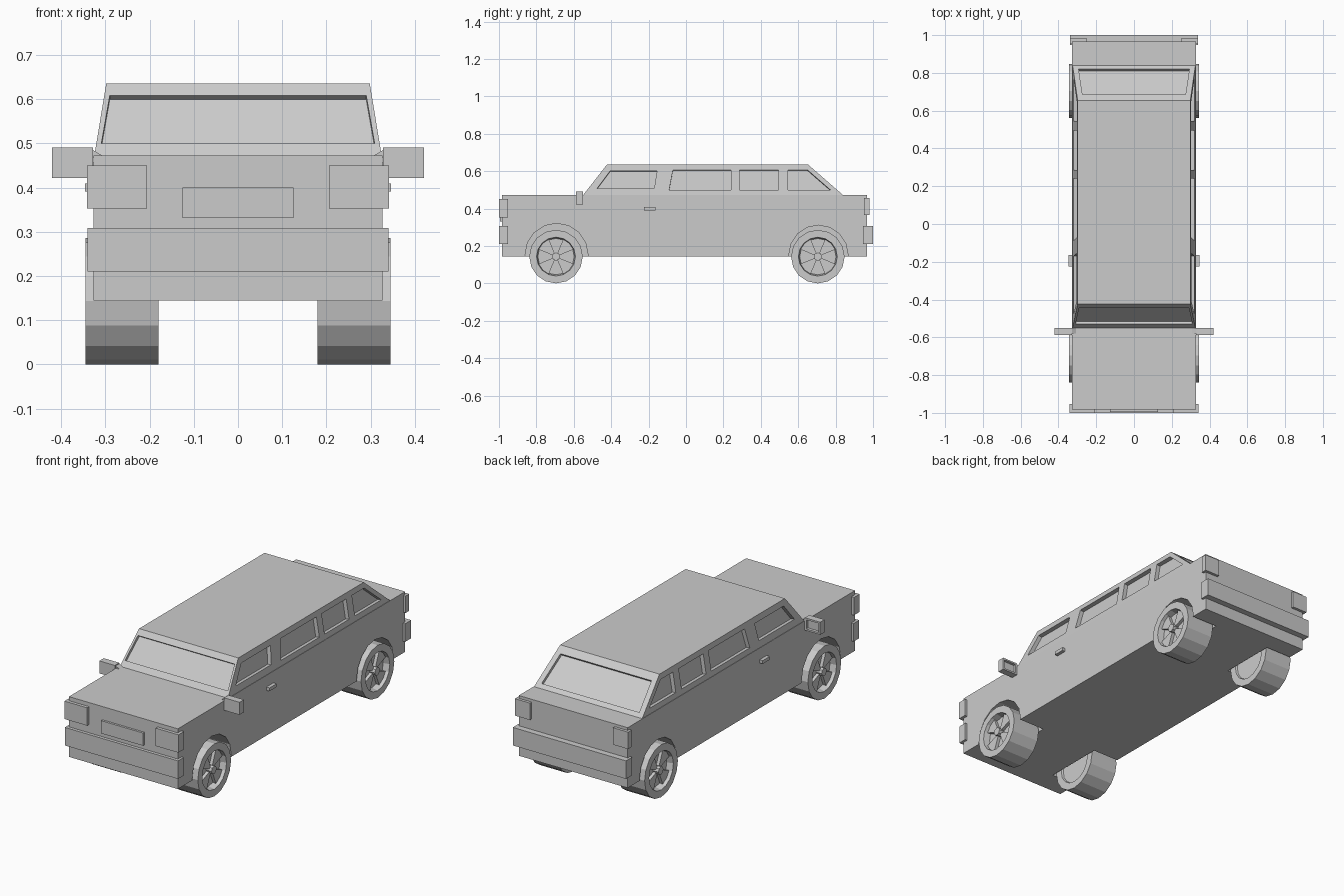
import bpy, bmesh, math
from mathutils import Vector

if "Cube" in bpy.data.objects:
    bpy.data.objects.remove(bpy.data.objects["Cube"])

grey = bpy.data.materials.new("plain grey")
grey.diffuse_color = (0.6, 0.6, 0.6, 1)
grey.use_nodes = True
grey.node_tree.nodes["Principled BSDF"].inputs["Base Color"].default_value = grey.diffuse_color


def finish(bm, name):
    bmesh.ops.recalc_face_normals(bm, faces=bm.faces)
    me = bpy.data.meshes.new(name)
    bm.to_mesh(me)
    bm.free()
    me.materials.append(grey)
    ob = bpy.data.objects.new(name, me)
    bpy.context.collection.objects.link(ob)
    return ob


def prism(bm, a, b):
    """Closed solid between two matching loops of points."""
    va, vb = [bm.verts.new(p) for p in a], [bm.verts.new(p) for p in b]
    n = len(va)
    bm.faces.new(va)
    bm.faces.new(vb[::-1])
    for i in range(n):
        j = (i + 1) % n
        bm.faces.new((va[i], vb[i], vb[j], va[j]))


def add_box(bm, x, y, z):
    loop = lambda h: [(x[0], y[0], h), (x[1], y[0], h), (x[1], y[1], h), (x[0], y[1], h)]
    prism(bm, loop(z[0]), loop(z[1]))


def box(name, x, y, z):
    bm = bmesh.new()
    add_box(bm, x, y, z)
    return finish(bm, name)


def circle(x, cy, cz, r, n):
    return [(x, cy + r * math.cos(2 * math.pi * k / n), cz + r * math.sin(2 * math.pi * k / n))
            for k in range(n)]


def cut(ob, cutter):
    cutter.hide_render = True
    mod = ob.modifiers.new("cut", 'BOOLEAN')
    mod.object = cutter
    mod.solver = 'EXACT'
    bpy.context.view_layer.objects.active = ob
    bpy.ops.object.modifier_apply(modifier=mod.name)
    bpy.data.objects.remove(cutter)


# lower body with wheel wells
BELT = 0.472
body = box("lower_body", (-0.327, 0.327), (-0.983, 0.967), (0.145, BELT))
bm = bmesh.new()
for s in (1, -1):
    for y, r in ((-0.692, 0.168), (0.708, 0.158)):
        prism(bm, circle(s * 0.172, y, 0.153, r, 16), circle(s * 0.4, y, 0.153, r, 16))
cut(body, finish(bm, "well_cutter"))

# cabin: tapered block
ROOF = 0.635
bm = bmesh.new()
prism(bm, [(-0.325, -0.55, BELT), (0.325, -0.55, BELT), (0.325, 0.84, BELT), (-0.325, 0.84, BELT)],
      [(-0.298, -0.423, ROOF), (0.298, -0.423, ROOF), (0.298, 0.653, ROOF), (-0.298, 0.653, ROOF)])
cabin = finish(bm, "cabin")


def side_x(z): return 0.325 - (z - BELT) * 0.027 / 0.163
def front_y(z): return -0.55 + (z - BELT) * 0.127 / 0.163
def rear_y(z): return 0.84 - (z - BELT) * 0.187 / 0.163


def recess(bm, pts, depth):
    """Window cutter, sunk along the normal of the cabin face."""
    p = [Vector(v) for v in pts]
    n = (p[1] - p[0]).cross(p[2] - p[0]).normalized()
    if n.dot(p[0] - Vector((0, 0.14, 0.5))) < 0:
        n = -n
    prism(bm, [v + n * 0.03 for v in p], [v - n * depth for v in p])


# recessed windows, as (y, z) corners on the sides
LO, HI = 0.5, 0.606
side_windows = [
    [(-0.475, 0.508), (-0.17, 0.508), (-0.155, 0.602), (-0.405, 0.602)],
    [(-0.09, LO), (0.24, LO), (0.24, HI), (-0.07, HI)],
    [(0.285, LO), (0.495, LO), (0.495, HI), (0.285, HI)],
    [(0.545, LO), (0.772, LO), (0.65, HI), (0.545, HI)],
]
bm = bmesh.new()
for s in (1, -1):
    for w in side_windows:
        recess(bm, [(s * side_x(z), y, z) for y, z in w], 0.022)
recess(bm, [(x, front_y(z), z) for x, z in
            ((-0.309, LO), (0.309, LO), (0.29, 0.608), (-0.29, 0.608))], 0.015)
recess(bm, [(x, rear_y(z), z) for x, z in
            ((-0.293, 0.49), (0.293, 0.49), (0.273, HI), (-0.273, HI))], 0.015)
cut(cabin, finish(bm, "window_cutter"))

# bumpers and front plate
box("front_bumper", (-0.34, 0.34), (-1.0, -0.952), (0.21, 0.308))
box("rear_bumper", (-0.34, 0.34), (0.947, 1.0), (0.21, 0.308))
box("front_plate", (-0.126, 0.126), (-0.995, -0.97), (0.331, 0.4))


def wheel(s, cy):
    cz, n = 0.143, 16
    bm = bmesh.new()
    # tyre and rim, turned from a profile of (x, radius)
    profile = [(0.19, 0.1), (0.18, 0.104), (0.18, 0.143), (0.345, 0.143), (0.345, 0.104), (0.31, 0.097)]
    rings = [[bm.verts.new(p) for p in circle(s * x, cy, cz, r, n)] for x, r in profile]
    for a, b in zip(rings, rings[1:]):
        for i in range(n):
            j = (i + 1) % n
            bm.faces.new((a[i], a[j], b[j], b[i]))
    bm.faces.new(rings[0])
    bm.faces.new(rings[-1][::-1])
    # spokes
    for k in range(4):
        a0 = math.pi / 2 * k + math.pi / 8
        corners = [(0.018, a0), (0.101, a0), (0.101, a0 + math.pi / 8),
                   (0.101, a0 + math.pi / 4), (0.018, a0 + math.pi / 4)]
        loop = lambda x: [(s * x, cy + r * math.cos(a), cz + r * math.sin(a)) for r, a in corners]
        prism(bm, loop(0.305), loop(0.327))
    # hub
    prism(bm, circle(s * 0.305, cy, cz, 0.022, 8), circle(s * 0.343, cy, cz, 0.022, 8))
    return bm


# parts found on both sides
for s, side in ((1, "right"), (-1, "left")):
    finish(wheel(s, -0.695), side + "_front_wheel")
    finish(wheel(s, 0.705), side + "_rear_wheel")
    box(side + "_headlight", (s * 0.206, s * 0.342), (-1.0, -0.952), (0.353, 0.45))
    box(side + "_tail_light", (s * 0.25, s * 0.34), (0.952, 0.982), (0.365, 0.457))
    box(side + "_door_handle", (s * 0.32, s * 0.346), (-0.224, -0.164), (0.391, 0.409))
    # mirror with sunken glass, on a slanted arm
    bm = bmesh.new()
    add_box(bm, (s * 0.328, s * 0.421), (-0.588, -0.55), (0.422, 0.49))
    bmesh.ops.recalc_face_normals(bm, faces=bm.faces)
    back = [f for f in bm.faces if f.normal.y > 0.9]
    bmesh.ops.inset_region(bm, faces=back, thickness=0.013)
    bmesh.ops.inset_region(bm, faces=back, thickness=0.001, depth=-0.014)
    arm = lambda y: [(s * 0.3, y, 0.468), (s * 0.335, y, 0.468), (s * 0.335, y, 0.489)]
    prism(bm, arm(-0.58), arm(-0.55))
    finish(bm, side + "_mirror")
